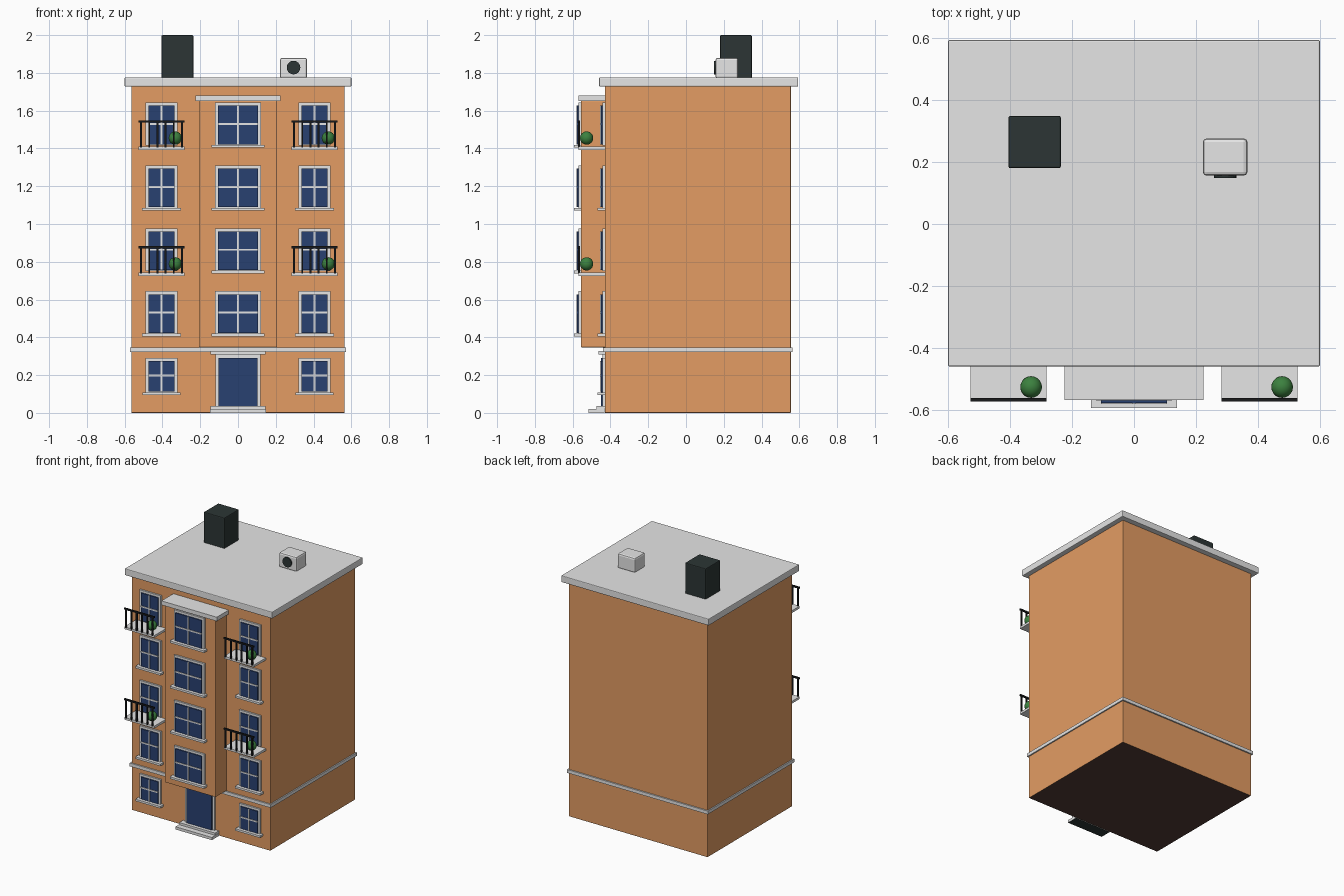
import bpy, bmesh, math
from mathutils import Matrix, Vector

if "Cube" in bpy.data.objects:
    bpy.data.objects.remove(bpy.data.objects["Cube"])


def mat(name, r, g, b):
    m = bpy.data.materials.new(name)
    m.diffuse_color = (r, g, b, 1)
    m.use_nodes = True
    m.node_tree.nodes["Principled BSDF"].inputs["Base Color"].default_value = m.diffuse_color
    return m


WALL = mat("orange_plaster", 0.77, 0.335, 0.125)
STONE = mat("light_grey", 0.79, 0.79, 0.79)
GLASS = mat("blue_glass", 0.022, 0.052, 0.165)
DARK = mat("dark_slate", 0.025, 0.036, 0.035)
IRON = mat("black_iron", 0.009, 0.010, 0.011)
GREEN = mat("leaf_green", 0.045, 0.22, 0.05)
BASE = mat("dark_brown_underside", 0.085, 0.045, 0.036)


def finish(bm, name, material):
    me = bpy.data.meshes.new(name)
    bm.to_mesh(me)
    bm.free()
    me.materials.append(material)
    ob = bpy.data.objects.new(name, me)
    bpy.context.collection.objects.link(ob)
    return ob


def boxes(name, material, *spans, bevel=0, under=None):
    """One object from boxes given as (x0, x1, y0, y1, z0, z1)."""
    bm = bmesh.new()
    for x0, x1, y0, y1, z0, z1 in spans:
        centre = Vector((x0 + x1, y0 + y1, z0 + z1)) / 2
        size = Matrix.Diagonal((x1 - x0, y1 - y0, z1 - z0, 1))
        bmesh.ops.create_cube(bm, size=1, matrix=Matrix.Translation(centre) @ size)
    ob = finish(bm, name, material)
    if under:                             # faces resting on the ground
        ob.data.materials.append(under)
        for p in ob.data.polygons:
            p.material_index = int(p.center.z < 0.001)
    if bevel:
        mod = ob.modifiers.new("soft_edge", 'BEVEL')
        mod.width = bevel
        mod.segments = 2
    return ob


FRONT, BACK, BAY = -0.43, 0.555, -0.556   # wall planes
SIDE_X = 0.405                            # centre of the side windows


def window(name, x, wall, half, z0, z1, sill=True):
    """Nested plates: frame, glass, then cross bars and a sill."""
    e, b = 0.016, 0.005
    zc = (z0 + z1) / 2
    boxes(name + "_frame", STONE, (x - half, x + half, wall - 0.013, wall + 0.01, z0, z1))
    boxes(name + "_glass", GLASS,
          (x - half + e, x + half - e, wall - 0.021, wall - 0.012, z0 + 0.006, z1 - e))
    boxes(name + "_bars", STONE,
          (x - b, x + b, wall - 0.025, wall - 0.015, z0 + 0.006, z1 - e),
          (x - half + e, x + half - e, wall - 0.025, wall - 0.015, zc - b, zc + b))
    if sill:
        h = half + 0.016
        boxes(name + "_sill", STONE, (x - h, x + h, wall - 0.038, wall + 0.01, z0 - 0.012, z0 + 0.003))


def balcony(name, x, z):
    """Slab with a front railing and a round plant."""
    h = 0.122
    boxes(name + "_slab", STONE, (x - h, x + h, -0.568, FRONT + 0.01, z - 0.017, z))
    y0, y1 = -0.572, -0.562
    rail = [(x - h, x + h, y0, y1, z + 0.128, z + 0.14)]
    for i in range(6):
        bx = x - 0.108 + i * 0.0432
        rail.append((bx - 0.005, bx + 0.005, y0, y1, z - 0.005, z + 0.13))
    boxes(name + "_railing", IRON, *rail)
    bm = bmesh.new()
    bmesh.ops.create_uvsphere(bm, u_segments=20, v_segments=12, radius=0.035,
                              matrix=Matrix.Translation((x + 0.073, -0.526, z + 0.046)))
    for f in bm.faces:
        f.smooth = True
    finish(bm, name + "_plant", GREEN)


# Main volumes
boxes("building_body", WALL, (-0.564, 0.564, FRONT, BACK, 0, 1.735), bevel=0.003, under=BASE)
boxes("bay_body", WALL, (-0.207, 0.207, BAY, FRONT + 0.02, 0.347, 1.652), bevel=0.003)
boxes("bay_cap", STONE, (-0.225, 0.225, -0.568, FRONT + 0.02, 1.65, 1.68))
boxes("belt_course", STONE, (-0.573, 0.573, FRONT - 0.01, BACK + 0.01, 0.322, 0.346))
boxes("roof_slab", STONE, (-0.6, 0.6, -0.46, 0.594, 1.727, 1.776), bevel=0.005)

# Windows, with balconies on the second and fourth upper floors
for side, x in (("left", -SIDE_X), ("right", SIDE_X)):
    window("ground_window_" + side, x, FRONT, 0.085, 0.106, 0.29)
for floor in range(4):
    z0 = 0.417 + floor * 0.333
    z1 = z0 + 0.227
    window(f"bay_window_{floor + 1}", 0, BAY, 0.123, z0, z1)
    for side, x in (("left", -SIDE_X), ("right", SIDE_X)):
        has_balcony = floor % 2 == 1
        window(f"side_window_{floor + 1}_{side}", x, FRONT, 0.086, z0, z1, not has_balcony)
        if has_balcony:
            balcony(f"balcony_{floor + 1}_{side}", x, z0 - 0.007)

# Entrance
boxes("door_frame", STONE, (-0.119, 0.119, FRONT - 0.013, FRONT + 0.01, 0.02, 0.312))
boxes("door_panel", GLASS, (-0.102, 0.102, FRONT - 0.021, FRONT - 0.012, 0.03, 0.29))
boxes("door_header", STONE, (-0.145, 0.145, FRONT - 0.033, FRONT + 0.01, 0.31, 0.327))
boxes("entrance_steps", STONE, (-0.148, 0.148, -0.515, FRONT - 0.001, 0, 0.02),
      (-0.145, 0.145, -0.475, FRONT + 0.01, 0.02, 0.036), under=DARK)

# Roof equipment
boxes("roof_chimney", DARK, (-0.405, -0.236, 0.18, 0.349, 1.77, 2.0), bevel=0.006)
boxes("air_unit", STONE, (0.222, 0.366, 0.156, 0.276, 1.77, 1.88), bevel=0.012)
bm = bmesh.new()
bmesh.ops.create_cone(bm, cap_ends=True, segments=24, radius1=0.036, radius2=0.036, depth=0.015,
                      matrix=Matrix.Translation((0.294, 0.1555, 1.828))
                      @ Matrix.Rotation(math.pi / 2, 4, 'X'))
finish(bm, "air_unit_fan", DARK)
